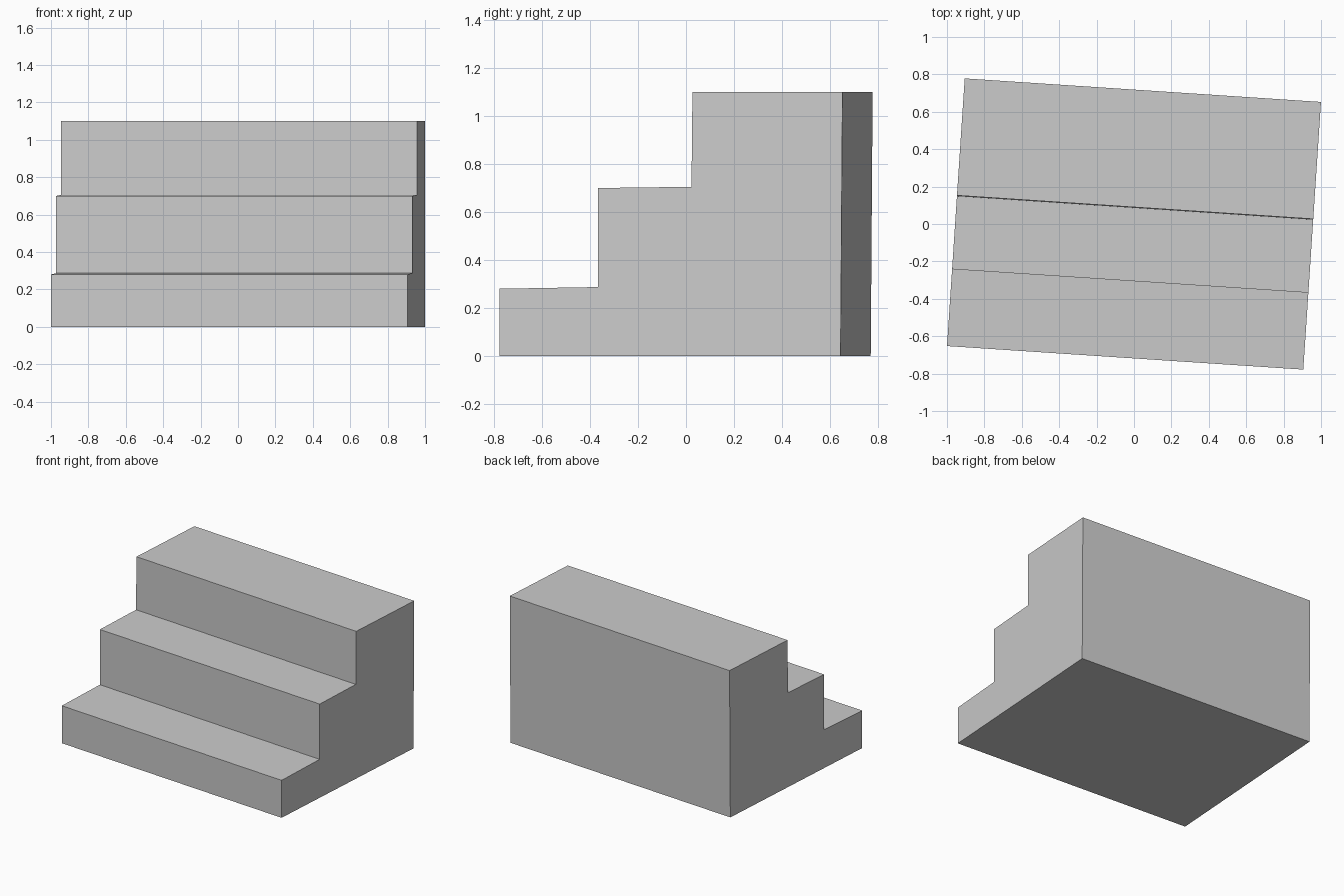
import bpy
import bmesh
from math import radians
from mathutils import Matrix

cube = bpy.data.objects.get("Cube")
if cube:
    bpy.data.objects.remove(cube, do_unlink=True)

# Plain grey stone
stone = bpy.data.materials.new("grey stone")
stone.use_nodes = True
colour = (0.6, 0.6, 0.6, 1.0)
stone.diffuse_color = colour
stone.node_tree.nodes["Principled BSDF"].inputs["Base Color"].default_value = colour

# Side profile (depth, height): three steps with slightly sloped treads
profile = [
    (-0.717, 0.0), (-0.717, 0.28),
    (-0.305, 0.287), (-0.305, 0.70),
    (0.086, 0.705), (0.09, 1.10),
    (0.717, 1.10), (0.709, 0.0),
]
WIDTH = 1.909

# Extrude the profile across the width, then turn the flight slightly
bm = bmesh.new()
side = bm.faces.new([bm.verts.new((-WIDTH / 2, y, z)) for y, z in profile])
extruded = bmesh.ops.extrude_face_region(bm, geom=[side])
moved = [v for v in extruded["geom"] if isinstance(v, bmesh.types.BMVert)]
bmesh.ops.translate(bm, verts=moved, vec=(WIDTH, 0, 0))
bmesh.ops.recalc_face_normals(bm, faces=bm.faces)
bmesh.ops.transform(bm, matrix=Matrix.Rotation(radians(-3.78), 4, "Z"), verts=bm.verts)

mesh = bpy.data.meshes.new("steps")
bm.to_mesh(mesh)
bm.free()
mesh.materials.append(stone)
steps = bpy.data.objects.new("steps", mesh)
bpy.context.collection.objects.link(steps)
